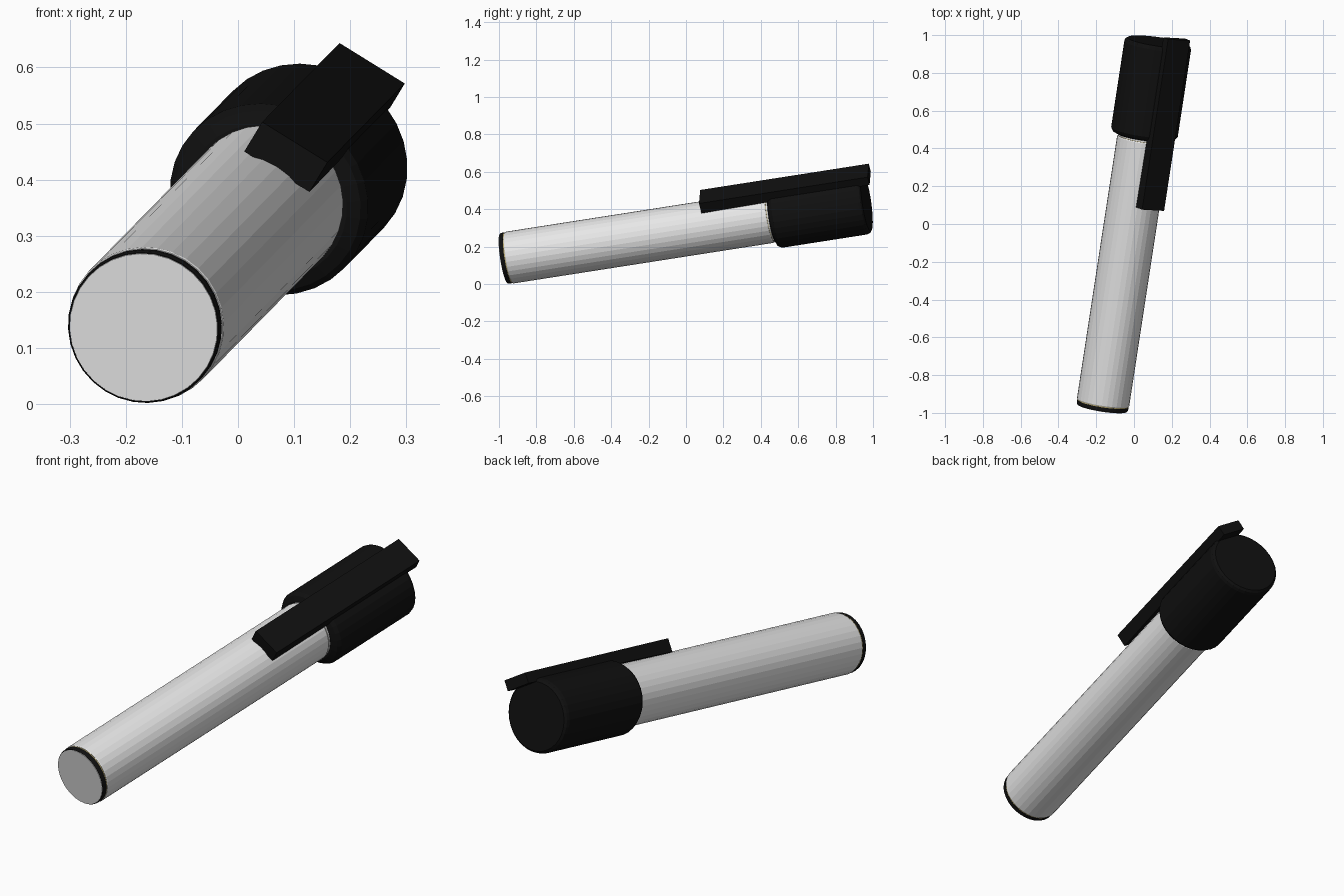
import bpy, bmesh, math
from mathutils import Matrix, Vector

cube = bpy.data.objects.get("Cube")
if cube:
    bpy.data.objects.remove(cube, do_unlink=True)

SIDES = 32


def material(name, rgb):
    m = bpy.data.materials.new(name)
    m.use_nodes = True
    m.diffuse_color = (*rgb, 1)
    m.node_tree.nodes["Principled BSDF"].inputs["Base Color"].default_value = (*rgb, 1)
    return m


white = material("white plastic", (0.8, 0.8, 0.8))
black = material("black plastic", (0.005, 0.005, 0.005))
gold = material("dull gold", (0.42, 0.34, 0.13))

# Pen frame: local z runs along the barrel, local y points out to the clip
axis = Vector((0.153, 1, 0.156)).normalized()
out = Vector((0.527, 0, 0.85))
out = (out - out.dot(axis) * axis).normalized()
side = out.cross(axis)
FRAME = Matrix.Translation((-0.168, -0.972, 0.137)) @ Matrix((side, out, axis)).transposed().to_4x4()


def finish(name, bm, mat):
    bmesh.ops.recalc_face_normals(bm, faces=bm.faces)
    bm.transform(FRAME)
    mesh = bpy.data.meshes.new(name)
    bm.to_mesh(mesh)
    bm.free()
    mesh.materials.append(mat)
    obj = bpy.data.objects.new(name, mesh)
    bpy.context.collection.objects.link(obj)
    return obj


def lathe(name, profile, mat, sx=1, sy=1):
    """Closed round part from (radius, distance along the barrel) pairs."""
    bm = bmesh.new()
    rings = []
    for r, t in profile:
        angles = [2 * math.pi * i / SIDES for i in range(SIDES)]
        rings.append([bm.verts.new((r * sx * math.cos(a), r * sy * math.sin(a), t)) for a in angles])
    for a, b in zip(rings, rings[1:]):
        for i in range(SIDES):
            j = (i + 1) % SIDES
            bm.faces.new((a[i], a[j], b[j], b[i]))
    bm.faces.new(rings[0])
    bm.faces.new(rings[-1])
    return finish(name, bm, mat)


# Barrel and its end plug
lathe("barrel", [(0.138, 0.027), (0.14, 0.031), (0.14, 1.452), (0.137, 1.457)], white)
lathe("end_seam", [(0.1365, 0.022), (0.1365, 0.028)], gold)
lathe("end_plug", [(0.135, 0), (0.1375, 0.006), (0.1375, 0.022)], black)
lathe("end_disc", [(0.133, -0.002), (0.134, 0.002)], white)

# Collar between barrel and cap
lathe("collar_seam", [(0.134, 1.455), (0.134, 1.461)], gold)
lathe("collar", [(0.137, 1.46), (0.137, 1.49)], white)

# Cap, slightly flattened towards the clip
lathe("cap", [(0.142, 1.468), (0.165, 1.478), (0.176, 1.495), (0.176, 1.962),
              (0.172, 1.975), (0.162, 1.983)], black, 1.035, 0.96)

# Clip, a straight bar seated in the cap and resting on the barrel
bm = bmesh.new()
bmesh.ops.create_cube(bm, size=1)
low, high, start, end = 0.132, 0.195, 1.111, 2.034
bmesh.ops.scale(bm, vec=(0.137, high - low, end - start), verts=bm.verts)
bmesh.ops.translate(bm, vec=(-0.005, (low + high) / 2, (start + end) / 2), verts=bm.verts)
for v in bm.verts:
    if v.co.z > 2 and v.co.y < 0.15:
        v.co.y = 0.145
finish("clip", bm, black)
